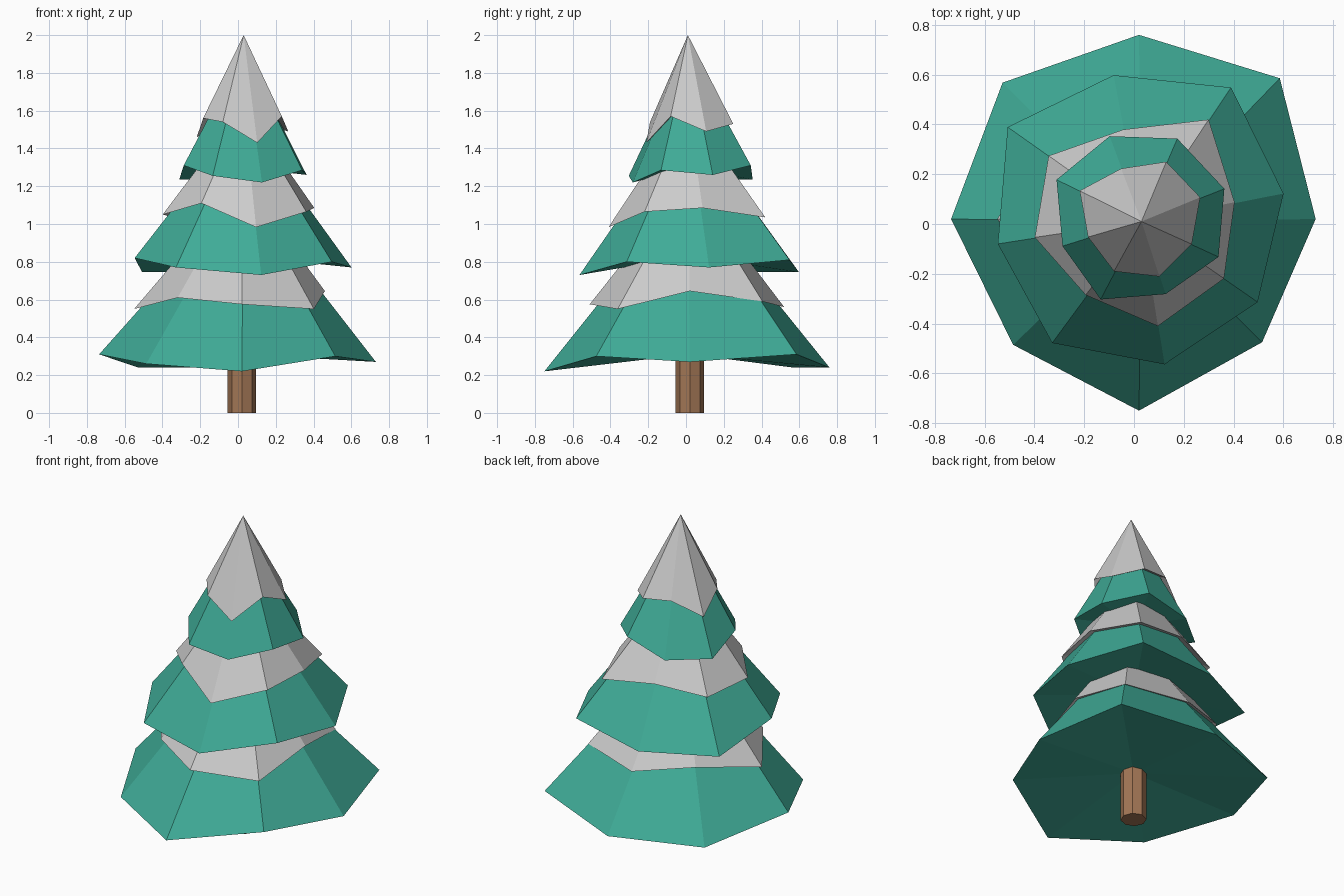
import bpy
from math import cos, sin, radians

CX, CY = 0.02, 0.02      # trunk axis
TIP = (0.03, 0.01)       # the tips lean very slightly


def material(name, rgb):
    m = bpy.data.materials.new(name)
    m.diffuse_color = (*rgb, 1)
    return m


GREEN = material("needles", (0.05, 0.41, 0.31))
BROWN = material("bark", (0.36, 0.18, 0.09))


def skirt(name, phase, radii, heights, apex, under, mat=None):
    """Uneven eight-sided cone with a hollowed underside."""
    verts = []
    for i, (r, z) in enumerate(zip(radii, heights)):
        a = radians(phase + 45 * i)
        verts.append((CX + r * cos(a), CY + r * sin(a), z))
    verts += [(*TIP, apex), (CX, CY, under)]
    faces = []
    for i in range(8):
        j = (i + 1) % 8
        faces += [(i, j, 8), (j, i, 9)]
    me = bpy.data.meshes.new(name)
    me.from_pydata(verts, [], faces)
    ob = bpy.data.objects.new(name, me)
    bpy.context.collection.objects.link(ob)
    if mat:
        me.materials.append(mat)


# Bottom tier: branches, then snow cap
skirt("lower_branches", 0,
      [.71, .80, .74, .775, .755, .715, .77, .70],
      [.27, .31, .24, .24, .31, .26, .22, .30], 1.17, .31, GREEN)
skirt("lower_snow", 0,
      [.44, .545, .50, .48, .57, .48, .53, .54],
      [.645, .59, .56, .615, .55, .61, .575, .55], 1.23, .75)

# Middle tier
skirt("middle_branches", 10,
      [.59, .645, .587, .644, .576, .608, .593, .582],
      [.77, .81, .745, .745, .82, .77, .73, .80], 1.56, .83, GREEN)
skirt("middle_snow", 10,
      [.39, .488, .365, .443, .425, .373, .437, .417],
      [1.085, 1.035, 1.08, 1.035, 1.05, 1.11, .983, 1.065], 1.62, 1.2)

# Top tier
skirt("upper_branches", 19.5,
      [.364, .358, .353, .367, .326, .358, .32, .354],
      [1.26, 1.31, 1.235, 1.235, 1.31, 1.255, 1.22, 1.285], 1.92, 1.3, GREEN)
skirt("upper_snow", 19.5,
      [.261, .255, .215, .264, .217, .233, .245, .235],
      [1.49, 1.53, 1.55, 1.46, 1.56, 1.54, 1.43, 1.57], 2.0, 1.65)

# Trunk
bpy.ops.mesh.primitive_cylinder_add(vertices=8, radius=.075, depth=.34,
                                    location=(CX, CY, .17))
trunk = bpy.context.object
trunk.name = "trunk"
trunk.data.materials.append(BROWN)
